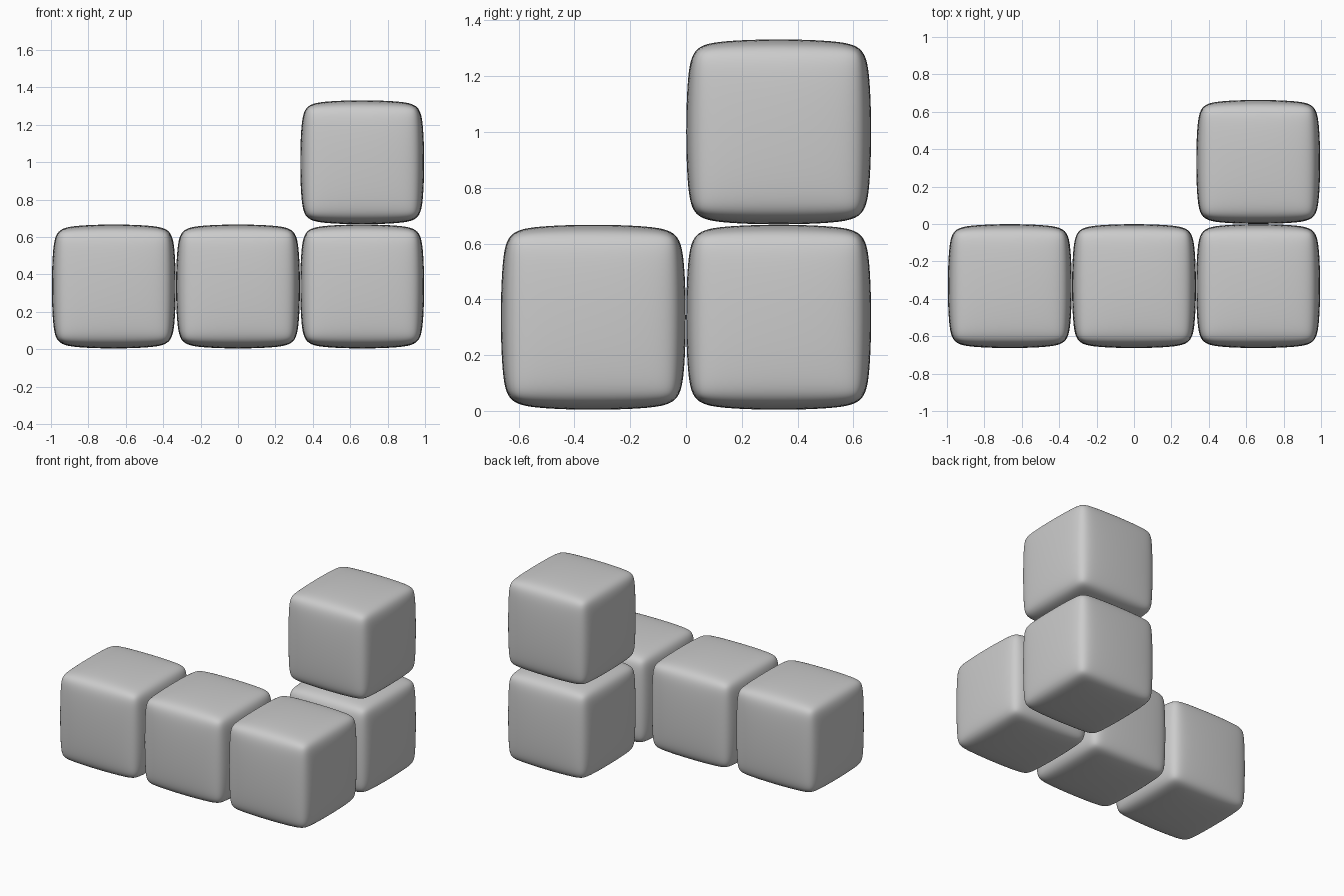
import bpy, bmesh
from mathutils import Vector

if "Cube" in bpy.data.objects:
    bpy.data.objects.remove(bpy.data.objects["Cube"])

SIZE, PITCH = 0.672, 0.664


def soft_cube(name, cell):
    # bevelled cube, subdivided so that faces bulge and edges round off
    bm = bmesh.new()
    bmesh.ops.create_cube(bm, size=SIZE)
    bmesh.ops.bevel(bm, geom=bm.edges[:], offset=0.06, segments=1,
                    affect='EDGES', profile=0.5)
    mesh = bpy.data.meshes.new(name)
    bm.to_mesh(mesh)
    bm.free()
    mesh.shade_smooth()
    ob = bpy.data.objects.new(name, mesh)
    bpy.context.collection.objects.link(ob)
    x, y, z = cell
    ob.location = Vector((x * PITCH, y * PITCH, SIZE / 2 + z * PITCH))
    sub = ob.modifiers.new("Subdivision", 'SUBSURF')
    sub.levels = sub.render_levels = 4


# front row of three cubes
for i in (-1, 0, 1):
    soft_cube(f"front_cube_{i + 2}", (i, -0.5, 0))

# stack of two cubes behind the right end
soft_cube("back_cube_lower", (1, 0.5, 0))
soft_cube("back_cube_upper", (1, 0.5, 1))
